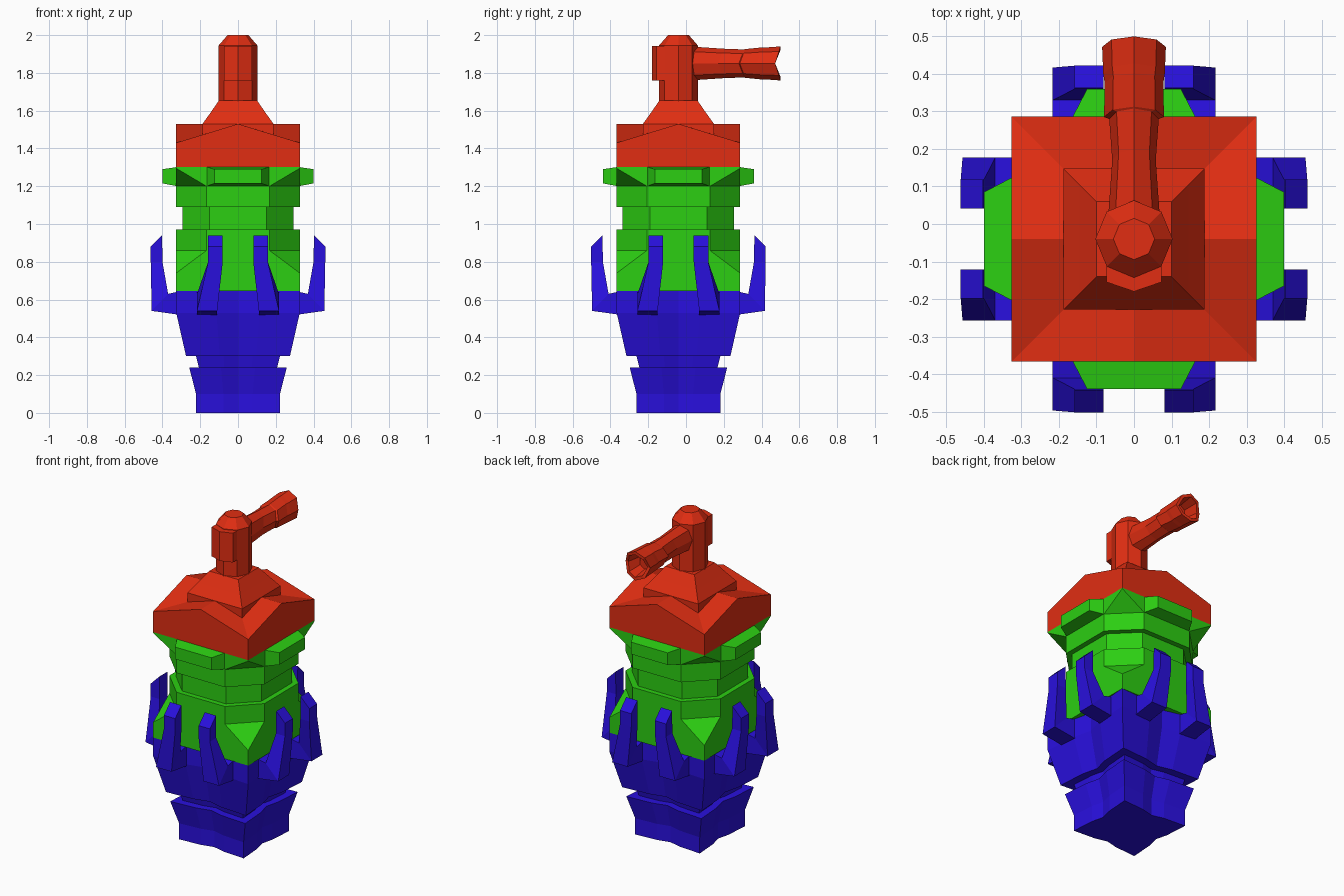
import bpy, bmesh
from math import sin, cos, pi, tau

if "Cube" in bpy.data.objects:
    bpy.data.objects.remove(bpy.data.objects["Cube"])

CY = -0.04  # body axis sits slightly forward of the origin


def material(name, rgb):
    m = bpy.data.materials.new(name)
    m.diffuse_color = (*rgb, 1)
    m.use_nodes = True
    m.node_tree.nodes["Principled BSDF"].inputs["Base Color"].default_value = m.diffuse_color
    return m


RED = material("red", (0.75, 0.027, 0.006))
GREEN = material("green", (0.025, 0.62, 0.006))
BLUE = material("blue", (0.022, 0.005, 0.72))


def finish(bm, name, mat):
    bmesh.ops.recalc_face_normals(bm, faces=bm.faces)
    me = bpy.data.meshes.new(name)
    bm.to_mesh(me)
    bm.free()
    me.materials.append(mat)
    ob = bpy.data.objects.new(name, me)
    ob.location.y = CY
    bpy.context.collection.objects.link(ob)
    return ob


def loft(name, rings, mat):
    bm = bmesh.new()
    vs = [[bm.verts.new(p) for p in r] for r in rings]
    n = len(rings[0])
    for a, b in zip(vs, vs[1:]):
        for i in range(n):
            j = (i + 1) % n
            bm.faces.new((a[i], a[j], b[j], b[i]))
    bm.faces.new(vs[0])
    bm.faces.new(vs[-1])
    return finish(bm, name, mat)


def hull(name, pts, mat):
    bm = bmesh.new()
    for p in pts:
        bm.verts.new(p)
    bmesh.ops.convex_hull(bm, input=bm.verts)
    bmesh.ops.dissolve_limit(bm, angle_limit=0.01, verts=bm.verts, edges=bm.edges)
    return finish(bm, name, mat)


def four_sides(ob):
    for k in range(1, 4):
        c = ob.copy()
        c.rotation_euler.z = k * pi / 2
        bpy.context.collection.objects.link(c)


def square(r, z):
    return [(r, r, z), (-r, r, z), (-r, -r, z), (r, -r, z)]


def octagon(r, z, f=0.51):
    a = r * f
    return [(r, a, z), (a, r, z), (-a, r, z), (-r, a, z),
            (-r, -a, z), (-a, -r, z), (a, -r, z), (r, -a, z)]


def fluted(r, z):
    # square with rounded corner lobes and a groove down each side
    side = [(r, r), (r * .35, r * .955), (0, r * .87), (-r * .35, r * .955)]
    pts = []
    for k in range(4):
        c, s = round(cos(k * pi / 2)), round(sin(k * pi / 2))
        pts += [(c * x - s * y, s * x + c * y, z) for x, y in side]
    return pts


def circle8(r, z):
    return [(r * cos(i * tau / 8), r * sin(i * tau / 8), z) for i in range(8)]


# Blue fluted base
loft("base", [fluted(r, z) for r, z in
     [(.222, 0), (.222, .1), (.258, .24), (.207, .24), (.222, .30),
      (.275, .30), (.327, .53), (.327, .645)]], BLUE)

# Blue claws gripping the body, two per side
for s in (-1, 1):
    rings = []
    for (ro, zo), (ri, zi), x0, x1 in [
            ((.28, .515), (.28, .65), .11, .217),
            ((.457, .54), (.37, .63), .11, .217),
            ((.462, .80), (.40, .80), .081, .158),
            ((.462, .88), (.402, .94), .081, .158)]:
        rings.append([(s * x0, -ro, zo), (s * x1, -ro, zo),
                      (s * x1, -ri, zi), (s * x0, -ri, zi)])
    four_sides(loft("claw", rings, BLUE))

# Green octagonal body with a waist
R = .327
A = R * .51
loft("body", [octagon(r, z) for r, z in
     [(R, .645), (R, .97), (.295, .97), (.295, 1.09), (R, 1.09), (R, 1.30)]], GREEN)

# Green corner wedges turning the octagon into a square at both ends
for name, z_edge, z_tip, z_end in (("lower_corner", .86, .74, .645),
                                   ("upper_corner", 1.20, 1.295, 1.301)):
    pts = [(x, y, z) for x, y in ((A, R), (R, A)) for z in (z_edge, z_end)]
    four_sides(hull(name, pts + [(R, R, z_tip), (R, R, z_end)], GREEN))

# Green pads under the roof
pad = [(x, -.32, z) for x in (-A, A) for z in (1.20, 1.302)]
pad += [(x, -.40, z) for x in (-.125, .125) for z in (1.215, 1.29)]
four_sides(hull("pad", pad, GREEN))

# Red roof with low corners and raised side midpoints


def roof_ring(r, corner, mid):
    return [(r, r, corner), (0, r, mid), (-r, r, corner), (-r, 0, mid),
            (-r, -r, corner), (0, -r, mid), (r, -r, corner), (r, 0, mid)]


loft("roof", [roof_ring(R, 1.30, 1.30), roof_ring(R, 1.43, 1.53),
              roof_ring(.1, 1.50, 1.53)], RED)
loft("collar", [square(r, z) for r, z in
     [(.188, 1.45), (.188, 1.53), (.145, 1.59), (.1, 1.655)]], RED)

# Red post with a chamfered cap and a front boss
loft("post", [circle8(r, z) for r, z in
     [(.103, 1.62), (.103, 1.945), (.055, 2.0)]], RED)
boss = [(x, y, z) for z in (1.76, 1.942)
        for x, y in ((.073, 0), (-.073, 0), (.073, -.115), (-.073, -.115), (0, -.14))]
hull("front_boss", boss, RED)

# Red spout with flared hollow end (y, half width, half height)
stations = [(.0, .073, .092), (.21, .058, .078), (.32, .066, .074), (.325, .08, .076),
            (.415, .078, .085), (.44, .082, .085), (.512, .085, .09),
            (.512, .066, .07), (.42, .05, .055)]
loft("spout", [[(rx * cos(t), y + .028 * abs(sin(t)), 1.85 + rz * sin(t))
                for t in [i * tau / 8 for i in range(8)]]
               for y, rx, rz in stations], RED)
